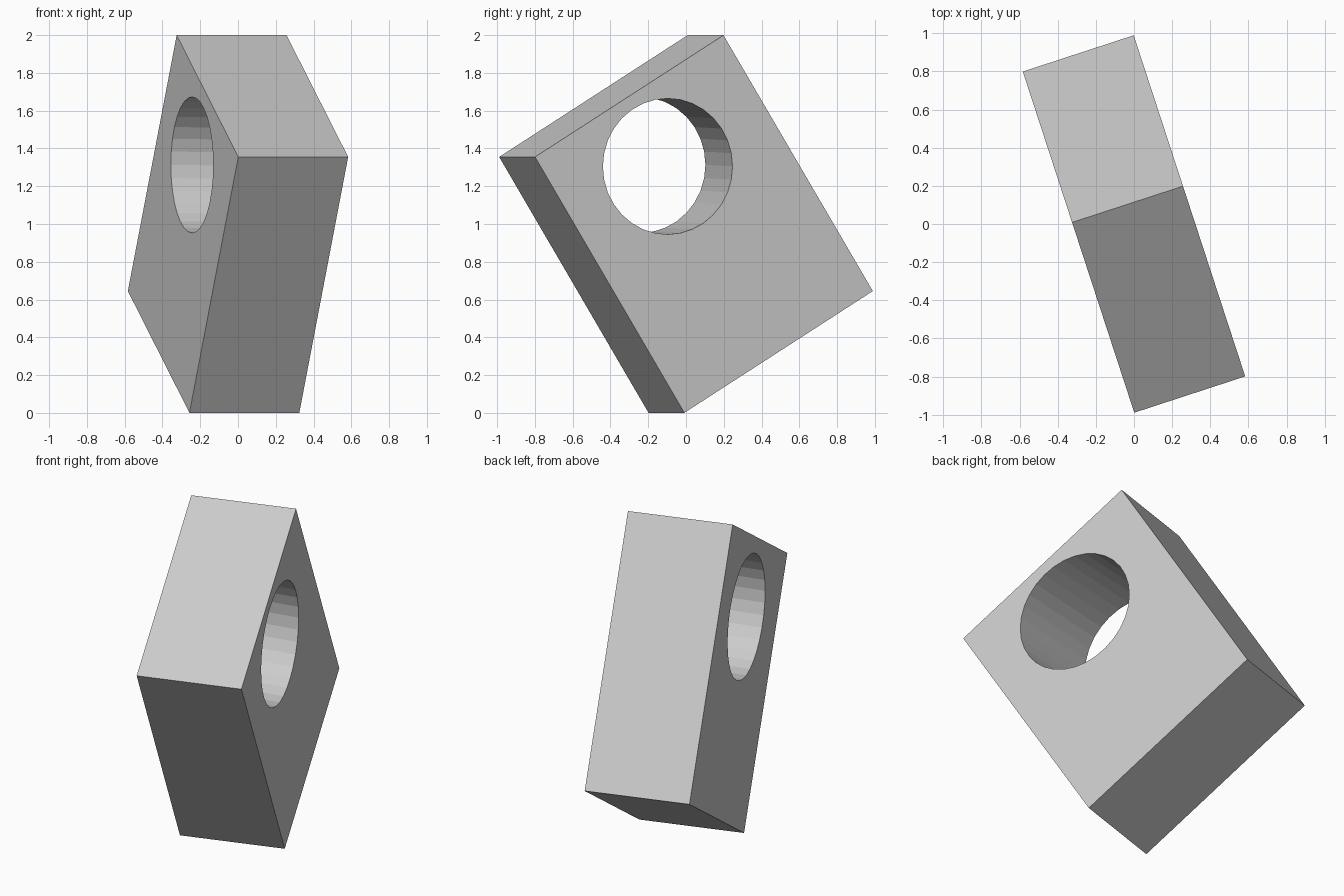
import bpy
from math import radians
from mathutils import Matrix, Vector

if "Cube" in bpy.data.objects:
    bpy.data.objects.remove(bpy.data.objects["Cube"], do_unlink=True)

grey = bpy.data.materials.new("light_grey")
grey.use_nodes = True
grey.diffuse_color = (0.6, 0.6, 0.6, 1)
grey.node_tree.nodes["Principled BSDF"].inputs["Base Color"].default_value = (0.6, 0.6, 0.6, 1)

# Frame of the tilted block: turned about the vertical, then leaned in its own plane
THICK, WIDTH, LENGTH = 0.612, 1.232, 1.59
turn = Matrix.Rotation(radians(18.1), 4, 'Z')
lean = Matrix.Rotation(radians(31.55), 4, 'X')
centre = Matrix.Translation((0, 0, 1))

# Block
bpy.ops.mesh.primitive_cube_add(size=1)
block = bpy.context.object
block.name = "block"
block.data.transform(centre @ turn @ lean @ Matrix.Diagonal((THICK, WIDTH, LENGTH, 1)))
block.data.materials.append(grey)

# Round hole, running slightly askew between the two broad faces
start = turn @ Vector((-THICK / 2, -0.153, 1.313))
end = turn @ Vector((THICK / 2, -0.202, 1.305))
axis = end - start
bpy.ops.mesh.primitive_cylinder_add(vertices=32, radius=0.36, depth=axis.length * 2)
cutter = bpy.context.object
cutter.name = "hole_cutter"
cutter.hide_render = True
cutter.data.transform(Matrix.Translation((start + end) / 2)
                      @ axis.to_track_quat('Z', 'Y').to_matrix().to_4x4())
cutter.data.materials.append(grey)

hole = block.modifiers.new("round_hole", 'BOOLEAN')
hole.operation = 'DIFFERENCE'
hole.solver = 'EXACT'
hole.object = cutter
bpy.context.view_layer.objects.active = block
bpy.ops.object.modifier_apply(modifier=hole.name)
bpy.data.objects.remove(cutter, do_unlink=True)
